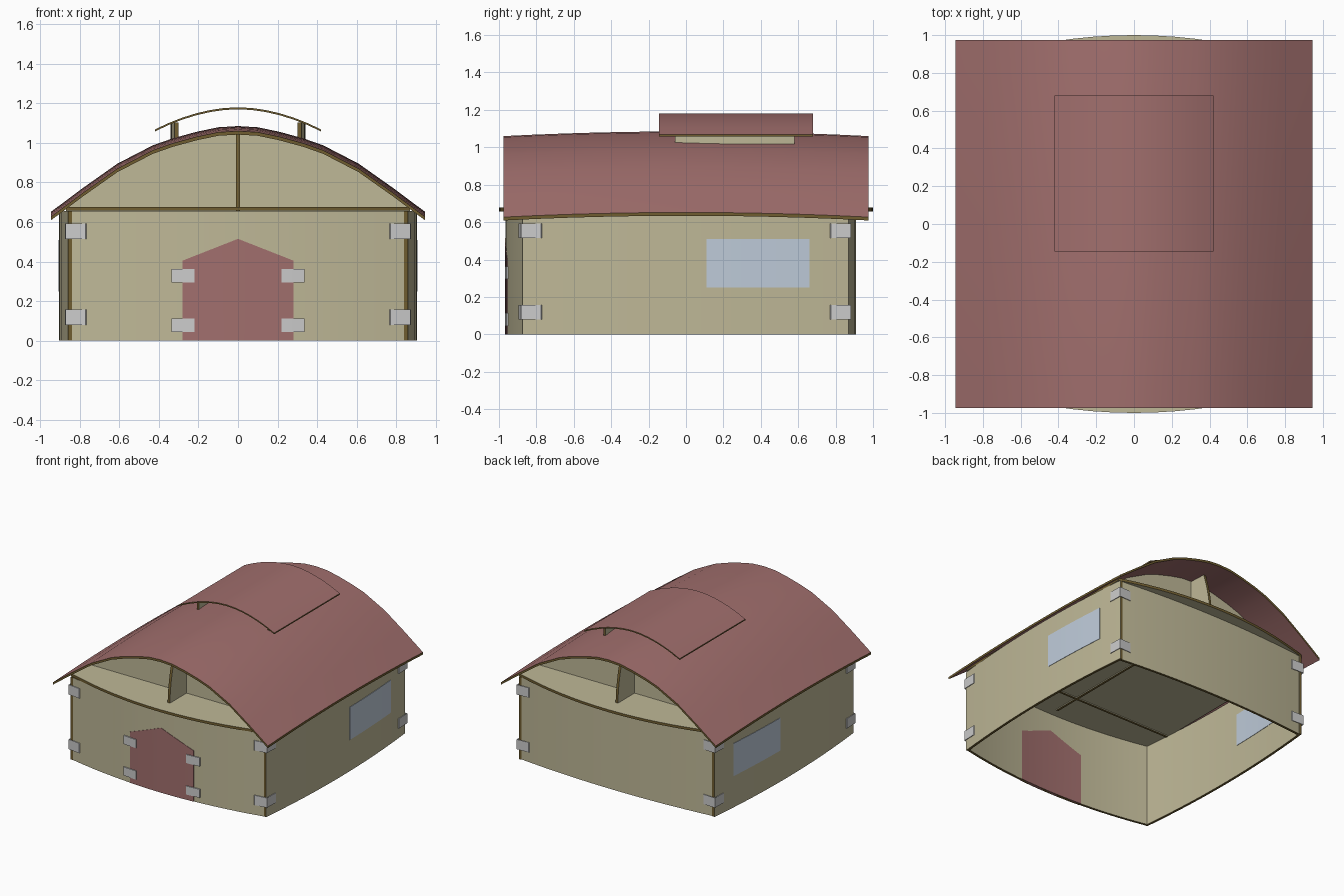
import bpy, bmesh
from mathutils import Vector

if "Cube" in bpy.data.objects:
    bpy.data.objects.remove(bpy.data.objects["Cube"])


def material(name, rgb):
    m = bpy.data.materials.new(name)
    m.diffuse_color = (*rgb, 1)
    m.use_nodes = True
    m.node_tree.nodes["Principled BSDF"].inputs["Base Color"].default_value = m.diffuse_color
    return m


TAN = material("tan_board", (0.52, 0.48, 0.31))
EDGE = material("brown_edge", (0.16, 0.11, 0.03))
RED = material("red_board", (0.36, 0.16, 0.155))
GLASS = material("pale_glass", (0.52, 0.60, 0.70))
TAPE = material("grey_tape", (0.6, 0.6, 0.6))


def span(a, b, n):
    return [a + (b - a) * i / n for i in range(n + 1)]


def slab(name, f, us, vs, offset, face_mat, edge_mat=None):
    """Sheet f(u, v) given thickness by an offset, with its own rim material."""
    bm = bmesh.new()
    off = Vector(offset)
    top = [[bm.verts.new(f(u, v)) for v in vs] for u in us]
    low = [[bm.verts.new(p.co + off) for p in row] for row in top]
    nu, nv = len(us), len(vs)
    for g in (top, low):
        for i in range(nu - 1):
            for j in range(nv - 1):
                bm.faces.new((g[i][j], g[i + 1][j], g[i + 1][j + 1], g[i][j + 1]))
    ring = [(i, 0) for i in range(nu)] + [(nu - 1, j) for j in range(1, nv)]
    ring += [(i, nv - 1) for i in range(nu - 2, -1, -1)] + [(0, j) for j in range(nv - 2, 0, -1)]
    for (a, b), (c, d) in zip(ring, ring[1:] + ring[:1]):
        bm.faces.new((top[a][b], top[c][d], low[c][d], low[a][b])).material_index = 1
    bmesh.ops.recalc_face_normals(bm, faces=bm.faces[:])
    me = bpy.data.meshes.new(name)
    bm.to_mesh(me)
    bm.free()
    me.materials.append(face_mat)
    me.materials.append(edge_mat or face_mat)
    me.shade_smooth()
    me.set_sharp_from_angle(angle=0.5)
    ob = bpy.data.objects.new(name, me)
    bpy.context.collection.objects.link(ob)
    return ob


# Shared curves: bowed walls in plan and the arched roof profile
T = 0.02
WALL_TOP = 0.655


def front_y(x):
    return -0.965 + 0.09 * (x / 0.84) ** 2


def back_y(x):
    return 0.91 - 0.045 * (x / 0.84) ** 2


def side_x(y):
    return 0.905 - 0.045 * (y / 0.87) ** 2


PROFILE = [(0, 1.085), (0.1, 1.079), (0.21, 1.056), (0.33, 1.023), (0.43, 0.988),
           (0.61, 0.895), (0.78, 0.775), (0.945, 0.652)]


def roof_z(x, y):
    x = abs(x)
    for (a, za), (b, zb) in zip(PROFILE, PROFILE[1:]):
        if x <= b + 1e-6:
            return za + (zb - za) * (x - a) / (b - a) - 0.025 * (y / 0.975) ** 2


ROOF_X = [-p[0] for p in PROFILE[:0:-1]] + [p[0] for p in PROFILE]

# Walls
slab("front_wall", lambda x, z: (x, front_y(x), z), span(-0.84, 0.84, 16),
     [0, WALL_TOP], (0, T, 0), TAN, EDGE)
slab("back_wall", lambda x, z: (x, back_y(x), z), span(-0.84, 0.84, 16),
     [0, WALL_TOP], (0, -T, 0), TAN, EDGE)
for s, side in ((1, "right"), (-1, "left")):
    slab(side + "_wall", lambda y, z: (s * side_x(y), y, z), span(-0.875, 0.87, 16),
         [0, WALL_TOP], (-s * T, 0, 0), TAN, EDGE)
    # Windows show on both faces of the wall
    slab(side + "_window", lambda y, z: (s * (side_x(y) + 0.003), y, z),
         span(0.11, 0.66, 6), [0.25, 0.51], (-s * (T + 0.006), 0, 0), GLASS)

# Pointed door
slab("door", lambda x, v: (x, front_y(x) - 0.003, v * (0.515 - 0.11 * abs(x) / 0.28)),
     span(-0.28, 0.28, 8), [0, 1], (0, T + 0.006, 0), RED)

# Ceiling board with bowed ends
slab("ceiling", lambda x, v: (x, v * (1 - 0.14 * (x / 0.87) ** 2), 0.677),
     span(-0.87, 0.87, 16), [-1, 1], (0, 0, -T), TAN, EDGE)

# Attic ribs
for s, side in ((-1, "front"), (1, "back")):
    y0 = s * 0.65
    slab(side + "_cross_rib",
         lambda x, v: (x, y0 - 0.01, 0.65 + v * (roof_z(x, y0) - 0.018 - 0.65)),
         [-0.87] + ROOF_X[1:-1] + [0.87], [0, 1], (0, T, 0), TAN, EDGE)


def spine(u, v):
    y = u * (0.87 - 0.07 * v * v)
    return (-0.01, y, 0.65 + v * (roof_z(0, y) - 0.02 - 0.65))


slab("centre_rib", spine, span(-1, 1, 12), span(0, 1, 6), (T, 0, 0), TAN, EDGE)

# Main roof
slab("roof", lambda x, y: (x, y, roof_z(x, y)), ROOF_X, span(-0.975, 0.975, 12),
     (0, 0, -0.018), RED, EDGE)

# Raised vent roof on two bowed supports
slab("vent_roof", lambda x, y: (x, y, 1.18 - 0.112 * (abs(x) / 0.42) ** 1.9),
     span(-0.42, 0.42, 12), [-0.145, 0.68], (0, 0, -0.01), RED, EDGE)
for s, side in ((1, "right"), (-1, "left")):
    slab(side + "_vent_support",
         lambda y, z: (s * (0.34 - 0.02 * ((y - 0.26) / 0.32) ** 2), y, z),
         span(-0.06, 0.58, 8), [1.005, 1.102], (-s * T, 0, 0), TAN, EDGE)

# Tape strips wrapped around the wall corners
for sx, lr in ((1, "right"), (-1, "left")):
    for sy, fb, wall in ((-1, "front", front_y), (1, "back", back_y)):
        path = [(sx * 0.77, wall(0.77) + sy * 0.006),
                (sx * 0.872, sy * 0.882),
                (sx * (side_x(0.775) + 0.006), sy * 0.775)]
        for z, level in ((0.08, "lower"), (0.515, "upper")):
            slab(f"{fb}_{lr}_{level}_tape", lambda i, z: (*path[i], z),
                 [0, 1, 2], [z, z + 0.078], (-sx * 0.005, -sy * 0.005, 0), TAPE)

    # Tape strips on the door edges
    for z, level in ((0.045, "lower"), (0.295, "upper")):
        slab(f"door_{lr}_{level}_tape", lambda x, z: (sx * x, front_y(x) - 0.01, z),
             span(0.22, 0.335, 3), [z, z + 0.068], (0, 0.009, 0), TAPE)
